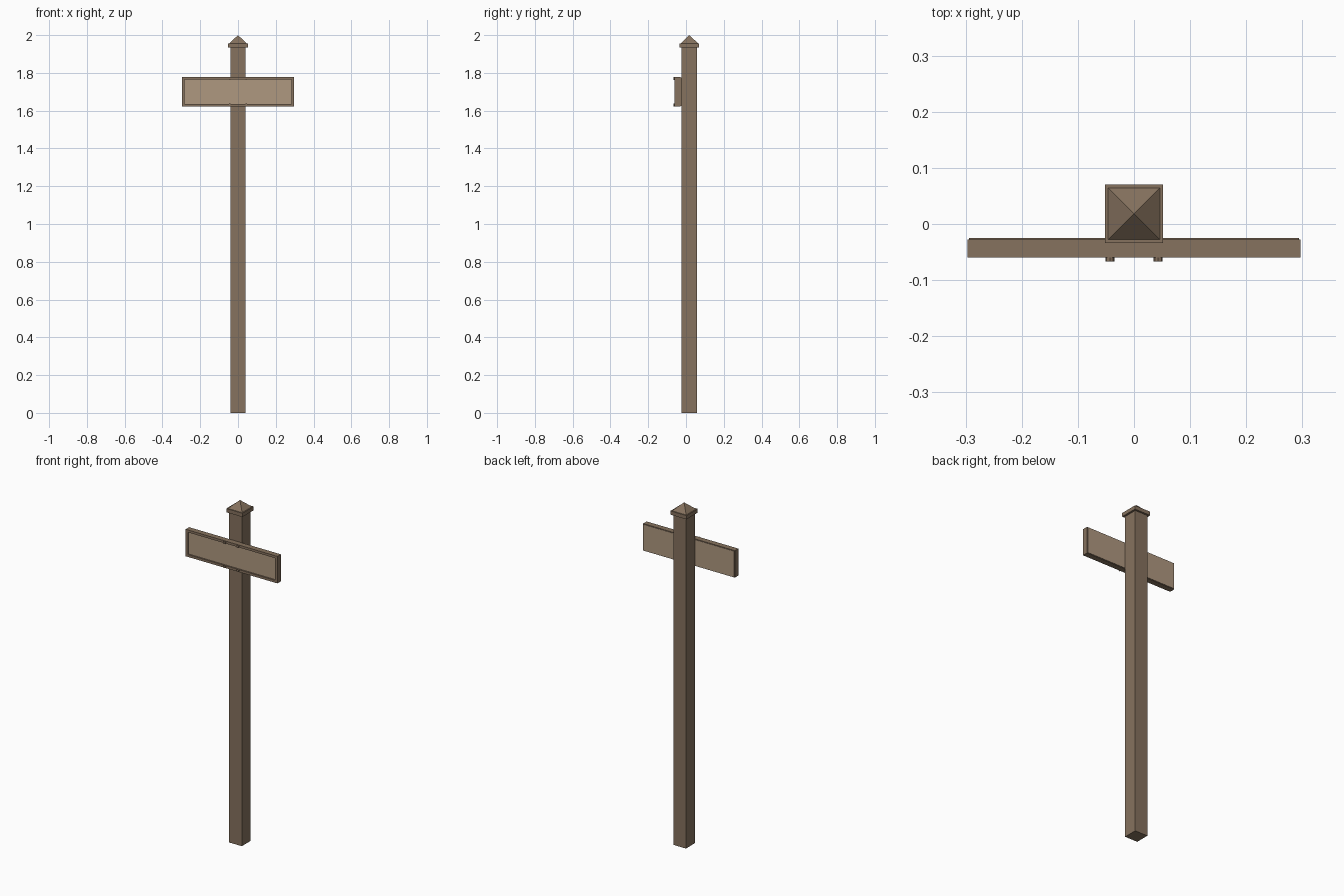
import bpy, bmesh, math
from mathutils import Vector, Matrix

if "Cube" in bpy.data.objects:
    bpy.data.objects.remove(bpy.data.objects["Cube"])


def material(name, rgb):
    m = bpy.data.materials.new(name)
    m.diffuse_color = (*rgb, 1)
    m.use_nodes = True
    m.node_tree.nodes["Principled BSDF"].inputs["Base Color"].default_value = m.diffuse_color
    return m


WOOD = material("brown wood", (0.238, 0.168, 0.112))
PANEL = material("light wood", (0.429, 0.314, 0.216))
POST_Y = 0.018


def finish(name, bm, mats):
    bmesh.ops.recalc_face_normals(bm, faces=bm.faces)
    me = bpy.data.meshes.new(name)
    bm.to_mesh(me)
    bm.free()
    for m in mats:
        me.materials.append(m)
    ob = bpy.data.objects.new(name, me)
    bpy.context.collection.objects.link(ob)
    return ob


def box_bm(lo, hi):
    bm = bmesh.new()
    lo, hi = Vector(lo), Vector(hi)
    mat = Matrix.Translation((lo + hi) / 2) @ Matrix.Diagonal((*(hi - lo), 1))
    bmesh.ops.create_cube(bm, size=1, matrix=mat)
    return bm


def square_block(name, half, z0, z1):
    bm = box_bm((-half, POST_Y - half, z0), (half, POST_Y + half, z1))
    return finish(name, bm, [WOOD])


# Post and cap slab
square_block("post", 0.041, 0, 1.935)
square_block("cap_slab", 0.052, 1.934, 1.956)

# Pyramid on the cap
bm = bmesh.new()
bmesh.ops.create_cone(bm, cap_ends=True, segments=4, radius1=0.046 * math.sqrt(2),
                      radius2=0, depth=0.044,
                      matrix=Matrix.Translation((0, POST_Y, 1.978))
                      @ Matrix.Rotation(math.pi / 4, 4, 'Z'))
finish("cap_pyramid", bm, [WOOD])

# Sign board: framed recess in front, slightly raised panel behind
bm = box_bm((-0.297, -0.060, 1.621), (0.297, -0.028, 1.779))
bm.normal_update()
for side, border, shift in ((-1, 0.020, 0.008), (1, 0.004, 0.003)):
    face = next(f for f in bm.faces if f.normal.y * side > 0.9)
    bmesh.ops.inset_region(bm, faces=[face], thickness=border, depth=0)
    new = bmesh.ops.extrude_discrete_faces(bm, faces=[face])["faces"]
    for f in new:
        f.material_index = 1
        bmesh.ops.translate(bm, verts=f.verts, vec=(0, shift, 0))
    bm.normal_update()
finish("sign_board", bm, [WOOD, PANEL])

# Bolt heads on the frame
for x in (-0.043, 0.043):
    for z in (1.630, 1.770):
        bm = bmesh.new()
        bmesh.ops.create_cone(bm, cap_ends=True, segments=8, radius1=0.008, radius2=0.008,
                              depth=0.009,
                              matrix=Matrix.Translation((x, -0.0625, z))
                              @ Matrix.Rotation(math.pi / 2, 4, 'X'))
        finish("bolt_head", bm, [WOOD])
